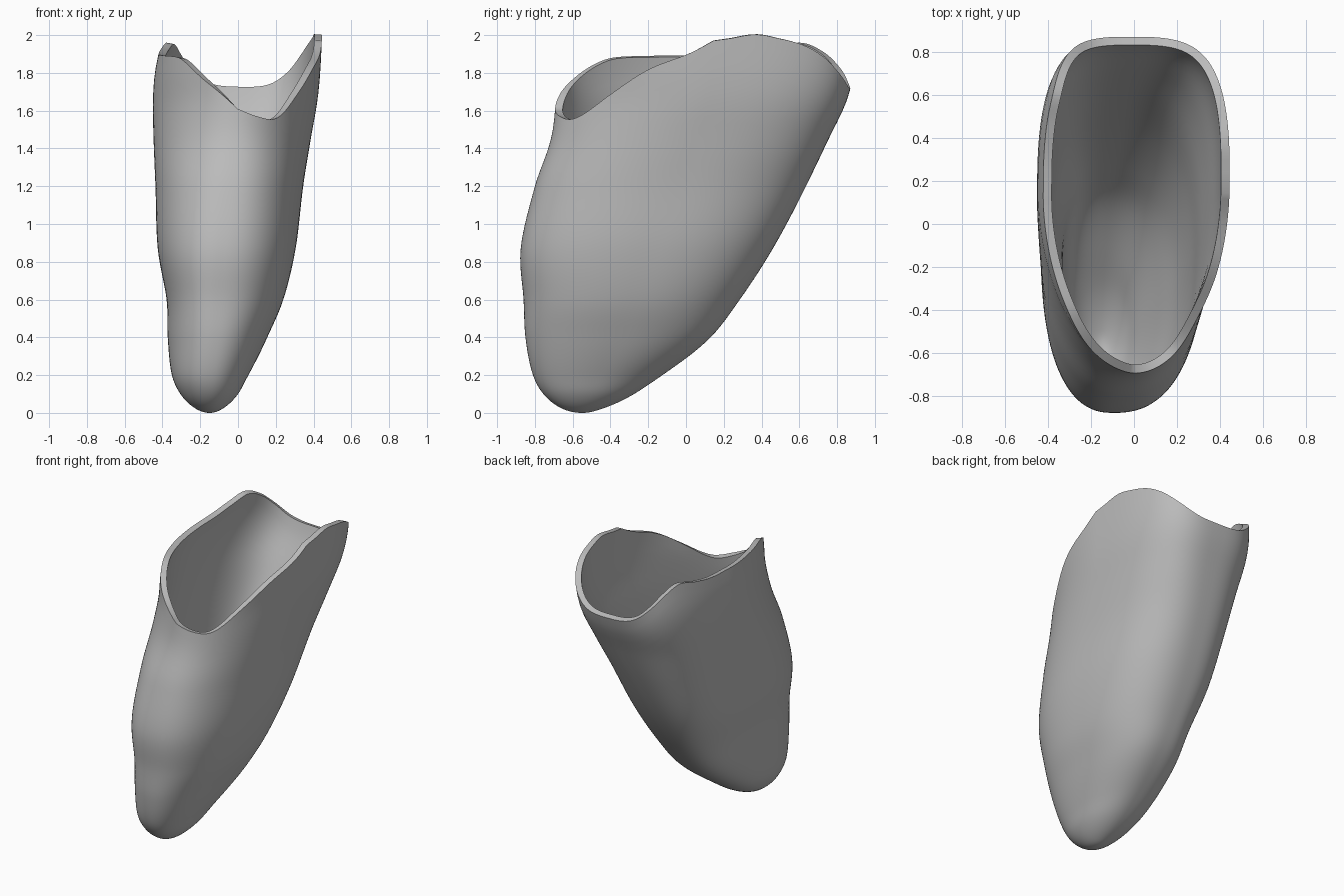
import bpy, bmesh
from math import cos, sin, radians, sqrt, copysign

cube = bpy.data.objects.get("Cube")
if cube:
    bpy.data.objects.remove(cube, do_unlink=True)

# Outer wall by height: z, front y, back y, right x, left x, ridge x,
# then squareness of the front, the back left and the back right
SECTIONS = [
    (0.0, -.55, -.55, -.15, -.15, -.15, 2, 2, 2),
    (.02, -.65, -.45, -.22, -.085, -.15, 2, 2, 2.1),
    (.1, -.755, -.275, -.305, 0, -.145, 2.1, 2.1, 2.4),
    (.2, -.81, -.125, -.35, .055, -.14, 2.2, 2.2, 2.7),
    (.4, -.85, .13, -.372, .155, -.12, 2.3, 2.4, 2.9),
    (.6, -.86, .285, -.378, .24, -.11, 2.4, 2.4, 2.9),
    (.87, -.875, .46, -.425, .305, -.09, 2.4, 2.5, 2.9),
    (1.2, -.80, .635, -.437, .345, -.05, 2.3, 2.6, 2.9),
    (1.45, -.715, .755, -.447, .385, -.01, 2.1, 2.8, 2.9),
    (1.65, -.69, .85, -.45, .42, 0, 1.9, 3, 3),
    (1.8, -.69, .885, -.44, .435, .01, 1.9, 3.1, 3.1),
    (2.0, -.69, .89, -.40, .445, .02, 1.9, 3.2, 3.2),
]

# Rim height around the opening: angle in degrees from the left side, z
RIM = [(-90, 1.61), (-75, 1.57), (-62, 1.555), (-53, 1.59), (-41, 1.69),
       (-25, 1.82), (-10, 1.9), (6, 2.0), (18, 1.98), (30, 1.945),
       (42, 1.89), (58, 1.8), (75, 1.73), (90, 1.715), (105, 1.745),
       (122, 1.83), (137, 1.91), (152, 1.96), (165, 1.93), (178, 1.9),
       (205, 1.89), (221, 1.88), (231, 1.84), (243, 1.77), (257, 1.69),
       (270, 1.61)]


def smooth(keys, values, k):
    """Cubic Hermite curve through uneven keys."""
    i = 0
    while i < len(keys) - 2 and k > keys[i + 1]:
        i += 1

    def slope(j):
        a, b = max(j - 1, 0), min(j + 1, len(keys) - 1)
        return (values[b] - values[a]) / (keys[b] - keys[a])

    h = keys[i + 1] - keys[i]
    t = (k - keys[i]) / h
    a, b = values[i], values[i + 1]
    return (a + (b - a) * t * t * (3 - 2 * t)
            + h * t * (1 - t) * (slope(i) * (1 - t) - slope(i + 1) * t))


# Square-root spacing keeps the closed toe round
section_keys = [sqrt(row[0]) for row in SECTIONS]
section_cols = list(zip(*SECTIONS))
rim_keys, rim_values = zip(*RIM)


def power(c, n):
    return copysign(abs(c) ** (2 / n), c)


def wall_point(angle, s):
    front, back, right, left, ridge, front_n, left_n, right_n = [
        smooth(section_keys, col, s) for col in section_cols[1:]]
    middle = front + (back - front) * (.5 + .02 * s)
    c, d = cos(angle), sin(angle)
    n = front_n if d < 0 else left_n if c > 0 else right_n
    x = ridge + power(c, n) * (left - ridge if c > 0 else ridge - right)
    y = middle + power(d, n) * (back - middle if d > 0 else middle - front)
    return x, y, s * s


# Cup wall, lofted from the toe to the wavy rim
SIDES, ROWS = 160, 56
bm = bmesh.new()
toe = bm.verts.new((SECTIONS[0][5], SECTIONS[0][1], 0))
rings = []
for r in range(1, ROWS + 1):
    ring = []
    for i in range(SIDES):
        deg = -90 + 360 * i / SIDES
        top = sqrt(smooth(rim_keys, rim_values, deg))
        ring.append(bm.verts.new(wall_point(radians(deg), top * r / ROWS)))
    rings.append(ring)
for i in range(SIDES):
    j = (i + 1) % SIDES
    bm.faces.new((toe, rings[0][j], rings[0][i]))
    for low, high in zip(rings, rings[1:]):
        bm.faces.new((low[i], low[j], high[j], high[i]))
bmesh.ops.recalc_face_normals(bm, faces=bm.faces)
mesh = bpy.data.meshes.new("cup_shell")
bm.to_mesh(mesh)
bm.free()
cup = bpy.data.objects.new("cup_shell", mesh)
bpy.context.collection.objects.link(cup)

# Plain grey material
grey = bpy.data.materials.new("plain grey")
grey.use_nodes = True
grey.diffuse_color = (.5, .5, .5, 1)
grey.node_tree.nodes["Principled BSDF"].inputs["Base Color"].default_value = (.5, .5, .5, 1)
mesh.materials.append(grey)

# Wall thickness, inwards
shell = cup.modifiers.new("wall", "SOLIDIFY")
shell.thickness = .04
shell.offset = -1
bpy.context.view_layer.objects.active = cup
cup.select_set(True)
bpy.ops.object.modifier_apply(modifier="wall")
bpy.ops.object.shade_smooth_by_angle(angle=radians(40))
